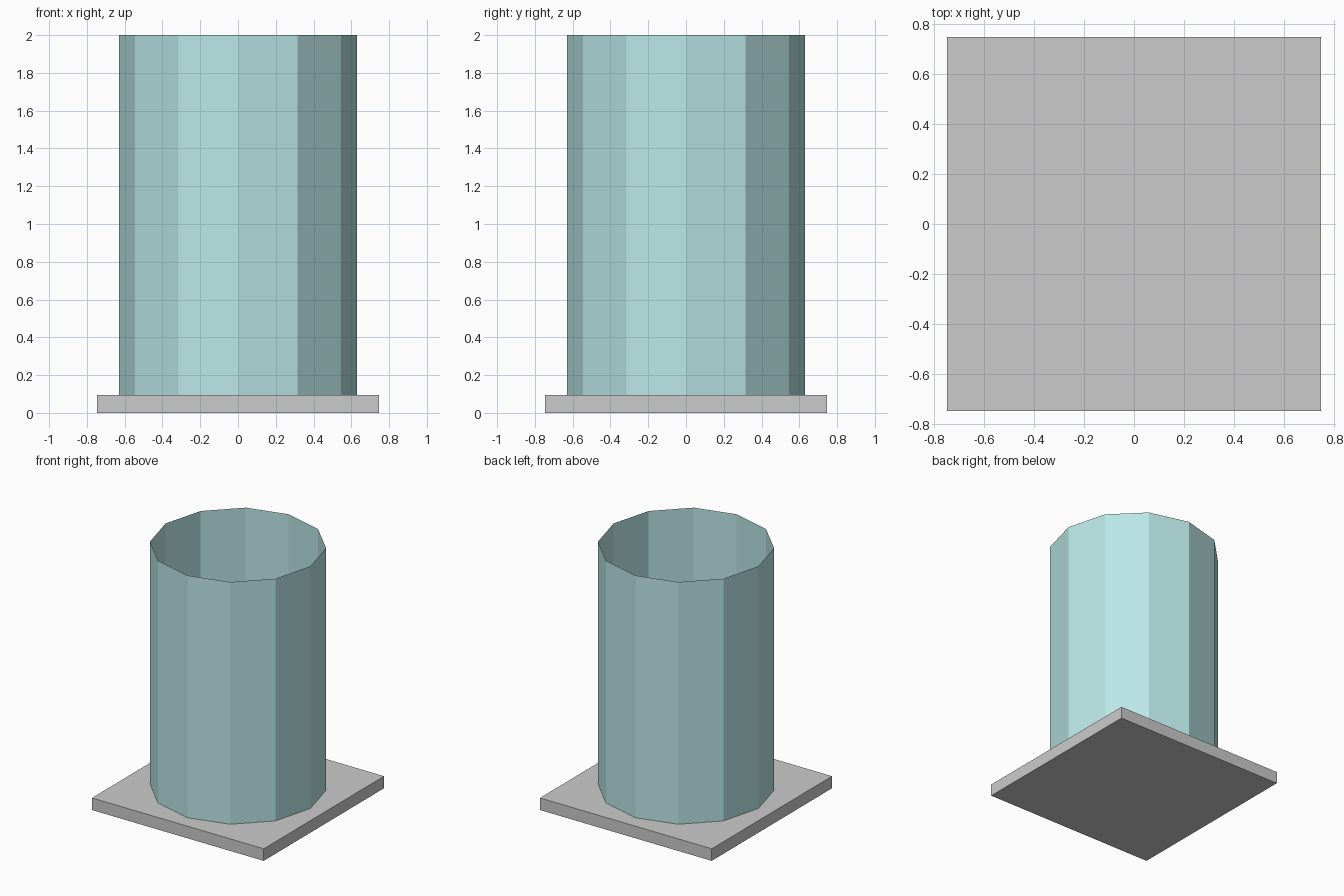
import bpy

if "Cube" in bpy.data.objects:
    bpy.data.objects.remove(bpy.data.objects["Cube"])

BASE_W, BASE_H = 1.495, 0.095
TUBE_R, TOP = 0.63, 2.0

# Square base plate
bpy.ops.mesh.primitive_cube_add(size=1, location=(0, 0, BASE_H / 2))
base = bpy.context.object
base.name = "base_plate"
base.scale = (BASE_W, BASE_W, BASE_H)
bpy.ops.object.transform_apply(location=False, rotation=False, scale=True)

# Open twelve-sided tube, a single thin wall
bpy.ops.mesh.primitive_cylinder_add(
    vertices=12, radius=TUBE_R, depth=TOP - BASE_H,
    end_fill_type='NOTHING', location=(0, 0, (TOP + BASE_H) / 2))
tube = bpy.context.object
tube.name = "glass_tube"

# Pale teal glass
glass = bpy.data.materials.new("pale_teal")
glass.diffuse_color = (0.5, 0.8, 0.8, 1)
glass.use_nodes = True
glass.node_tree.nodes["Principled BSDF"].inputs["Base Color"].default_value = glass.diffuse_color
tube.data.materials.append(glass)
